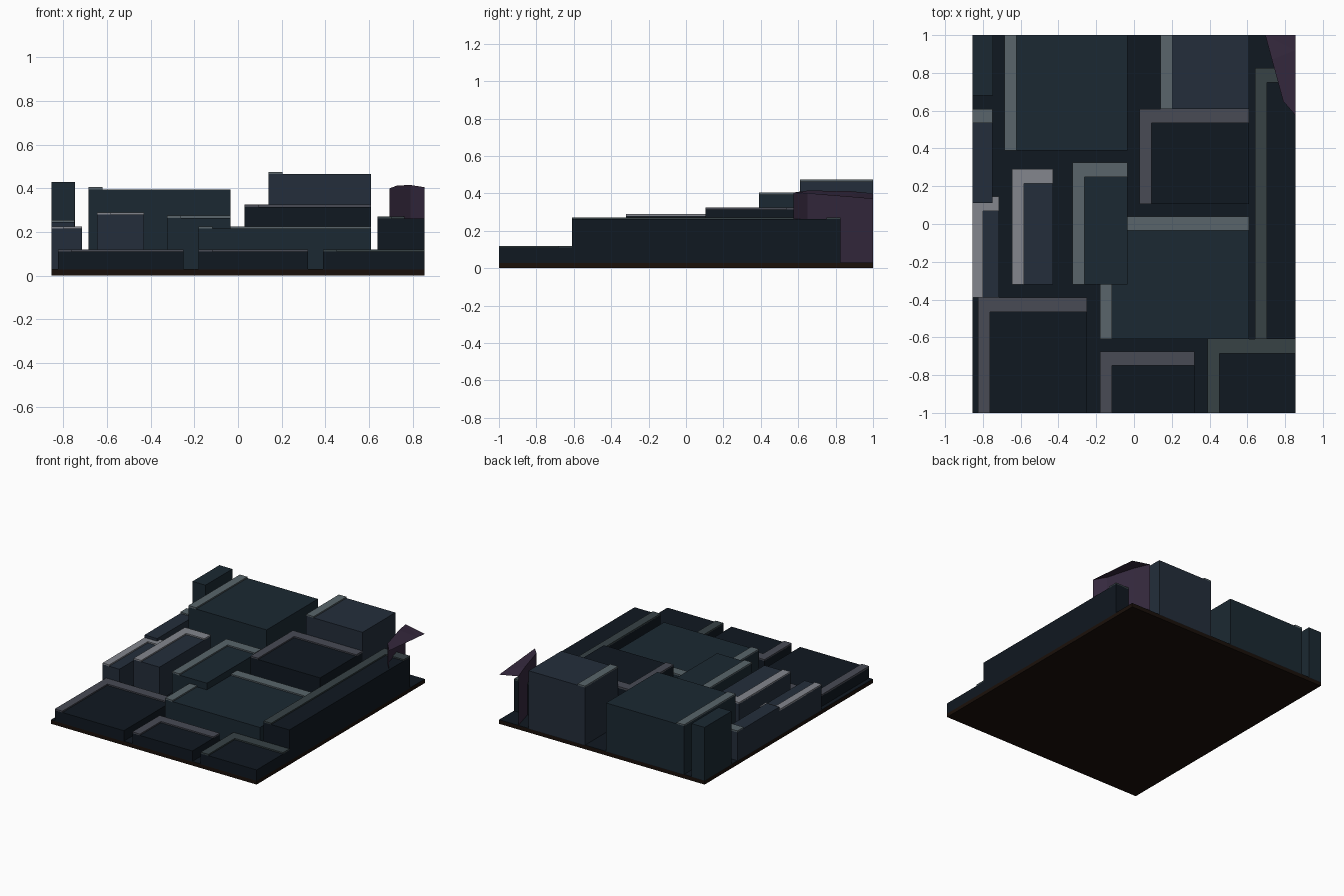
import bpy, bmesh

if "Cube" in bpy.data.objects:
    bpy.data.objects.remove(bpy.data.objects["Cube"])

def material(name, rgb):
    m = bpy.data.materials.new(name)
    m.diffuse_color = (*rgb, 1)
    m.use_nodes = True
    m.node_tree.nodes["Principled BSDF"].inputs["Base Color"].default_value = m.diffuse_color
    return m

TEAL = material("teal", (.011, .022, .032))
SLATE = material("slate", (.017, .027, .043))
DARK = material("dark", (.005, .009, .015))
GREY = material("grey", (.10, .13, .145))
DUSK = material("dusk", (.065, .070, .090))
MOSS = material("moss", (.038, .054, .060))
PALE = material("pale", (.23, .24, .27))
BROWN = material("brown", (.010, .005, .003))
PURPLE = material("purple", (.036, .022, .048))

def finish(bm, name, mat):
    me = bpy.data.meshes.new(name)
    bm.to_mesh(me)
    bm.free()
    me.materials.append(mat)
    ob = bpy.data.objects.new(name, me)
    bpy.context.collection.objects.link(ob)
    return ob

# Upright prism from a flat outline
def prism(name, outline, z0, z1, mat):
    bm = bmesh.new()
    face = bm.faces.new([bm.verts.new((x, y, z0)) for x, y in outline])
    new = bmesh.ops.extrude_face_region(bm, geom=[face])["geom"]
    for v in new:
        if isinstance(v, bmesh.types.BMVert):
            v.co.z = z1
    bmesh.ops.recalc_face_normals(bm, faces=bm.faces)
    return finish(bm, name, mat)

def rect(x0, x1, y0, y1):
    return [(x0, y0), (x1, y0), (x1, y1), (x0, y1)]

# Base slab with dark upper sheet
prism("base_slab", rect(-.855, .855, -1, 1), 0, .028, BROWN)
prism("base_top", rect(-.855, .855, -1, 1), .028, .031, DARK)

W, H = .063, .075  # trim widths: left strip, back strip

# name, x0, x1, y0, y1, trim top, trim sides, left strip width, body, trim
blocks = [
    ("rear_left_post", -.855, -.747, .68, 1, .43, "", W, TEAL, GREY),
    ("left_narrow_block", -.855, -.75, .11, .61, .255, "B", W, SLATE, GREY),
    ("left_pale_block", -.855, -.715, -.39, .145, .225, "LB", .055, SLATE, PALE),
    ("rear_large_block", -.685, -.035, .39, 1, .405, "L", W, TEAL, GREY),
    ("rear_tall_block", .14, .61, .61, 1, .475, "L", W, SLATE, GREY),
    ("mid_right_block", .03, .61, .105, .61, .325, "LB", W, DARK, DUSK),
    ("right_long_block", .64, .855, -.61, .825, .272, "LB", W, DARK, MOSS),
    ("mid_pale_block", -.645, -.43, -.32, .29, .29, "LB", W, SLATE, PALE),
    ("centre_block", -.325, -.035, -.32, .325, .275, "LB", W, TEAL, GREY),
    ("centre_wide_block", -.18, .61, -.61, .04, .225, "LB", W, TEAL, GREY),
    ("front_left_block", -.825, -.25, -1, -.39, .12, "LB", W, DARK, DUSK),
    ("front_mid_block", -.18, .32, -1, -.675, .12, "LB", W, DARK, DUSK),
    ("front_right_block", .39, .855, -1, -.61, .12, "LB", W, DARK, MOSS),
]
for name, x0, x1, y0, y1, top, sides, w, body, trim in blocks:
    prism(name, rect(x0, x1, y0, y1), .03, top - .01 if sides else top, body)
    if sides == "LB":
        shape = [(x0, y0), (x0 + w, y0), (x0 + w, y1 - H),
                 (x1, y1 - H), (x1, y1), (x0, y1)]
    elif sides == "L":
        shape = rect(x0, x0 + w, y0, y1)
    elif sides == "B":
        shape = rect(x0, x1, y1 - H, y1)
    if sides:
        prism(name + "_trim", shape, top - .013, top, trim)

# Open faceted corner wall with dished roof
bm = bmesh.new()
rim = [(.695, 1, .40), (.73, .87, .413), (.79, .65, .415), (.855, .575, .405)]
top = [bm.verts.new(p) for p in rim]
low = [bm.verts.new((x, y, .03)) for x, y, z in rim]
for i in range(3):
    bm.faces.new((top[i], low[i], low[i + 1], top[i + 1]))
edge = bm.verts.new((.855, .92, .377))
corner = bm.verts.new((.855, 1, .37))
bm.faces.new((top[0], top[1], edge))
bm.faces.new((top[0], edge, corner))
bm.faces.new((top[1], top[2], edge))
bm.faces.new((top[2], top[3], edge))
bmesh.ops.recalc_face_normals(bm, faces=bm.faces)
finish(bm, "corner_shell", PURPLE)
